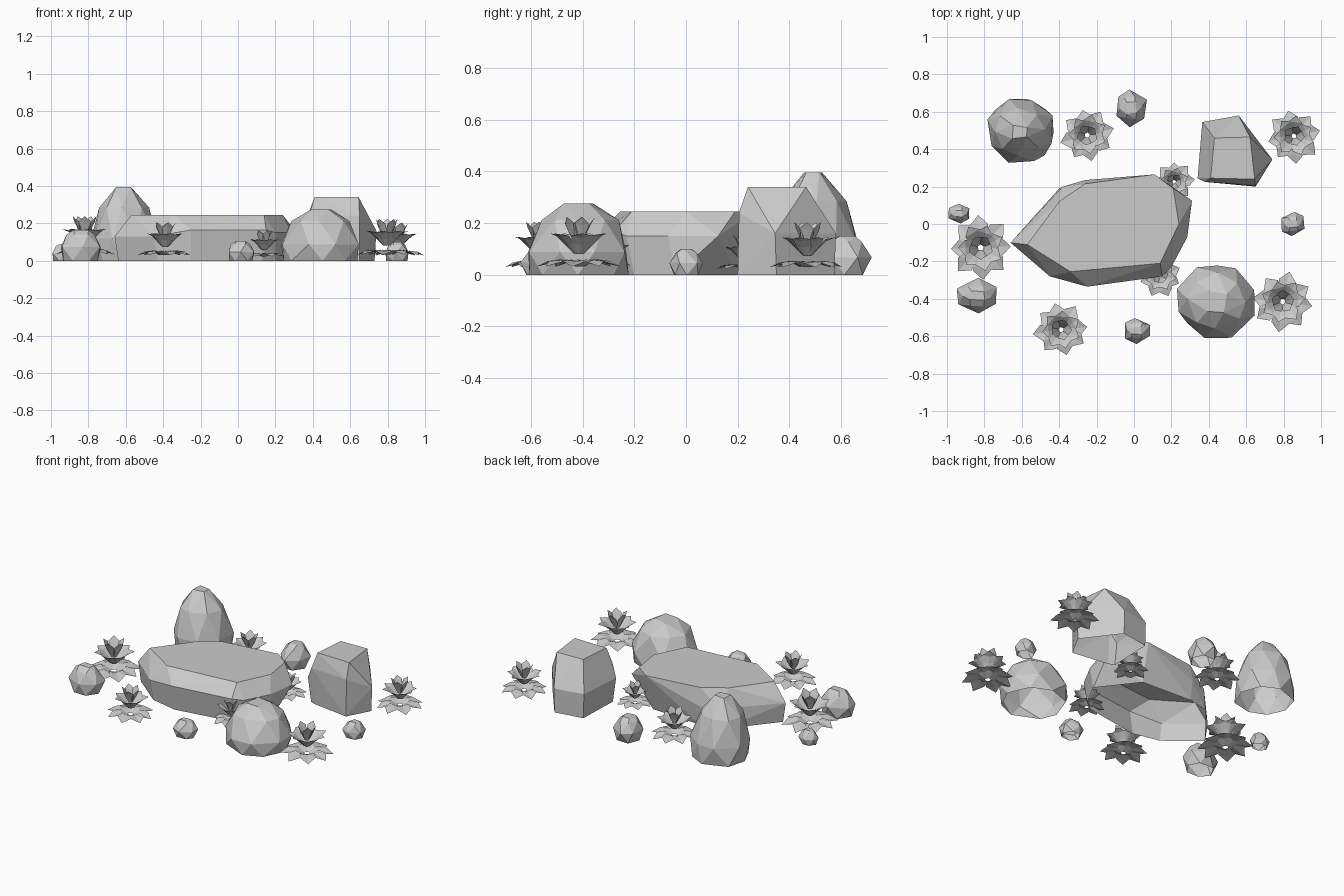
import bpy, bmesh, math, random
from mathutils import Vector

random.seed(4)
cube = bpy.data.objects.get("Cube")
if cube:
    bpy.data.objects.remove(cube)


def material(name, value):
    mat = bpy.data.materials.new(name)
    mat.use_nodes = True
    colour = (value, value, value, 1)
    mat.diffuse_color = colour
    mat.node_tree.nodes["Principled BSDF"].inputs["Base Color"].default_value = colour
    return mat


GREY = material("pale grey", 0.6)


def finish(name, bm):
    mesh = bpy.data.meshes.new(name)
    bm.to_mesh(mesh)
    bm.free()
    mesh.materials.append(GREY)
    obj = bpy.data.objects.new(name, mesh)
    bpy.context.collection.objects.link(obj)
    return obj


def hull_rock(name, layers):
    """Faceted rock shell, open underneath, from outlines {height: [(x, y), ...]}."""
    bm = bmesh.new()
    for z, outline in layers.items():
        for x, y in outline:
            bm.verts.new((x, y, z))
    res = bmesh.ops.convex_hull(bm, input=bm.verts[:])
    loose = set(res["geom_interior"]) | set(res["geom_unused"])
    bmesh.ops.delete(bm, geom=[v for v in loose if isinstance(v, bmesh.types.BMVert)],
                     context="VERTS")
    bmesh.ops.dissolve_limit(bm, angle_limit=math.radians(4),
                             verts=bm.verts[:], edges=bm.edges[:])
    bmesh.ops.recalc_face_normals(bm, faces=bm.faces[:])
    base = [f for f in bm.faces if all(v.co.z < 0.001 for v in f.verts)]
    bmesh.ops.delete(bm, geom=base, context="FACES")
    return finish(name, bm)


def round_rock(name, x, y, rx, ry, height, rings, sides=7, lean=(0, 0)):
    """Boulder from uneven rings: (height fraction, radius fraction)."""
    layers = {}
    for i, (h, r) in enumerate(rings):
        n = sides if r > 0.6 else 4
        points = []
        for k in range(n):
            a = math.tau * (k + 0.5 * (i % 2) + random.uniform(-0.15, 0.15)) / n
            s = r * random.uniform(0.95, 1.04)
            points.append((x + lean[0] * h + rx * s * math.cos(a),
                           y + lean[1] * h + ry * s * math.sin(a)))
        layers[h * height] = points
    return hull_rock(name, layers)


# Large flat slab in the middle
hull_rock("flat_slab", {
    0.0: [(-0.64, -0.1), (-0.4, 0.19), (-0.26, 0.22), (0.1, 0.2),
          (0.285, -0.04), (0.2, -0.2), (0.13, -0.25), (-0.25, -0.31), (-0.43, -0.27)],
    0.13: [(-0.66, -0.1), (-0.38, 0.2), (-0.26, 0.235), (-0.45, -0.28)],
    0.15: [(0.31, 0.125), (0.285, -0.07), (0.2, -0.23)],
    0.165: [(-0.25, -0.335), (0.15, -0.28)],
    0.245: [(-0.57, -0.11), (-0.4, 0.12), (-0.26, 0.215), (0.11, 0.265), (0.21, 0.19),
            (0.24, 0.0), (0.14, -0.21), (-0.34, -0.255)],
})

# Block with a flat top
hull_rock("flat_topped_rock", {
    0.0: [(0.36, 0.25), (0.37, 0.545), (0.56, 0.575), (0.73, 0.35), (0.65, 0.2), (0.4, 0.235)],
    0.16: [(0.34, 0.245), (0.365, 0.545), (0.56, 0.58), (0.74, 0.345), (0.65, 0.2)],
    0.24: [(0.38, 0.225), (0.65, 0.205)],
    0.34: [(0.43, 0.46), (0.62, 0.465), (0.645, 0.24), (0.41, 0.245)],
})

# Tall pointed rock and the broad dome
round_rock("tall_rock", -0.6, 0.5, 0.185, 0.18, 0.395,
           [(0, 0.96), (0.3, 1), (0.72, 0.72), (1, 0.27)], 8, (-0.015, -0.01))
round_rock("dome_rock", 0.44, -0.415, 0.215, 0.2, 0.275,
           [(0, 0.95), (0.32, 1), (0.77, 0.75), (1, 0.35)], 8)

# Small stones scattered around
for name, x, y, rx, ry, height in [
        ("back_stone", -0.015, 0.62, 0.09, 0.1, 0.15),
        ("left_stone", 0.85, 0.0, 0.07, 0.068, 0.1),
        ("front_stone", 0.015, -0.57, 0.08, 0.07, 0.105),
        ("right_stone", -0.84, -0.385, 0.118, 0.095, 0.165),
        ("small_right_stone", -0.935, 0.055, 0.064, 0.052, 0.09)]:
    round_rock(name, x, y, rx, ry, height, [(0, 0.8), (0.45, 1), (0.85, 0.65), (1, 0.4)], 6)


def leaf(bm, origin, angle, spine, width):
    """Pointed leaf folded along its spine of (radius, height) points."""
    out = Vector((math.cos(angle), math.sin(angle), 0))
    side = Vector((-out.y, out.x, 0))
    up = Vector((0, 0, 1))
    rows = []
    for (r, z), w in zip(spine, (0.3, 0.85, 1.0, 0.0)):
        mid = origin + out * r + up * z
        if w:
            lift = up * width * w * 0.2
            rows.append([bm.verts.new(p) for p in
                         (mid + side * width * w + lift, mid, mid - side * width * w + lift)])
        else:
            rows.append([bm.verts.new(mid)] * 3)
    for a, b in zip(rows, rows[1:]):
        for k in (0, 1):
            corners = list(dict.fromkeys((a[k], b[k], b[k + 1], a[k + 1])))
            bm.faces.new(corners)


# Leaf tiers: count, half width, spine
TIERS = [
    (8, 0.29, [(0.1, 0.2), (0.4, 0.32), (0.7, 0.27), (1.0, 0.2)]),
    (7, 0.25, [(0.1, 0.5), (0.3, 0.72), (0.5, 0.9), (0.74, 1.0)]),
    (5, 0.19, [(0.08, 0.75), (0.17, 0.98), (0.27, 1.2), (0.38, 1.4)]),
]


def plant(name, x, y, size, turn):
    bm = bmesh.new()
    for tier, (count, width, spine) in enumerate(TIERS):
        for k in range(count):
            angle = turn + math.tau * (k + 0.4 * tier + random.uniform(-0.1, 0.1)) / count
            s = size * random.uniform(0.93, 1.04)
            leaf(bm, Vector((x, y, 0)), angle,
                 [(r * s, z * size) for r, z in spine], width * size)
    finish(name, bm)


# Leafy rosettes between the rocks
for name, x, y, size in [
        ("back_plant", -0.25, 0.475, 0.145),
        ("back_left_plant", 0.855, 0.47, 0.145),
        ("front_left_plant", 0.795, -0.415, 0.16),
        ("right_plant", -0.82, -0.125, 0.17),
        ("front_plant", -0.39, -0.565, 0.147),
        ("slab_back_plant", 0.215, 0.225, 0.11),
        ("slab_front_plant", 0.14, -0.275, 0.115)]:
    plant(name, x, y, size, random.uniform(0, 1))
